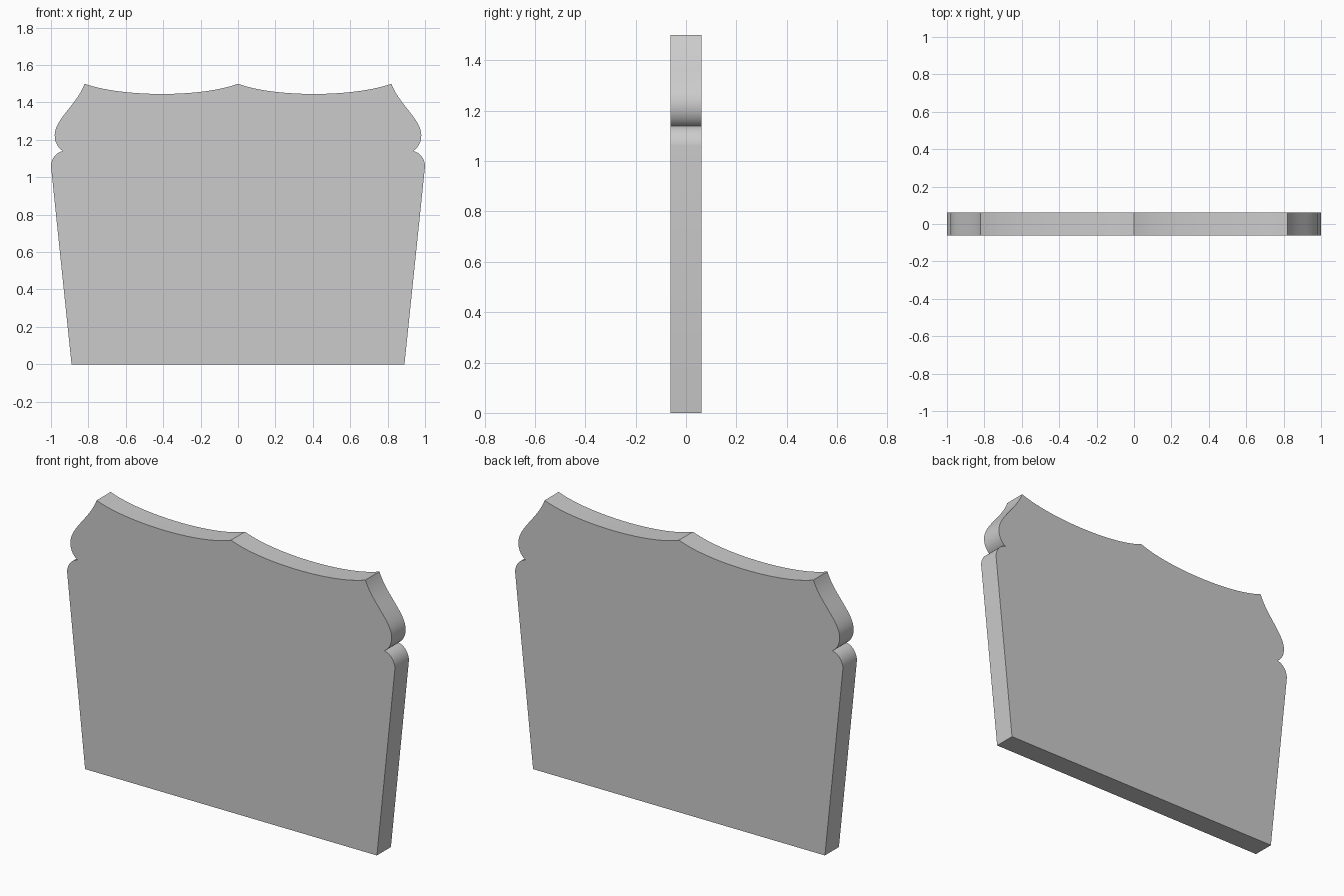
import bpy, bmesh
from math import radians
from mathutils import Vector
from mathutils.geometry import interpolate_bezier

if "Cube" in bpy.data.objects:
    bpy.data.objects.remove(bpy.data.objects["Cube"])

HALF_DEPTH = 0.061


def bezier(p0, c0, c1, p1, n):
    return interpolate_bezier(Vector(p0), Vector(c0), Vector(c1), Vector(p1), n)[1:]


# Right half of the outline, bottom to top centre
right = [Vector((0.89, 0)), Vector((1.0, 1.06))]
right += bezier((1.0, 1.06), (0.998, 1.105), (0.968, 1.135), (0.935, 1.14), 10)   # shoulder
right += bezier((0.935, 1.14), (0.962, 1.155), (0.98, 1.187), (0.98, 1.225), 10)  # lower lobe
right += bezier((0.98, 1.225), (0.98, 1.31), (0.86, 1.39), (0.82, 1.5), 18)       # upper lobe
right += bezier((0.82, 1.5), (0.62, 1.427), (0.19, 1.427), (0, 1.5), 24)          # top scallop

# Mirror to the left half
outline = right + [Vector((-p.x, p.y)) for p in reversed(right[:-1])]

# Extrude the outline through the thickness
bm = bmesh.new()
face = bm.faces.new([bm.verts.new((p.x, -HALF_DEPTH, p.y)) for p in outline])
ext = bmesh.ops.extrude_face_region(bm, geom=[face], use_keep_orig=True)
verts = [g for g in ext["geom"] if isinstance(g, bmesh.types.BMVert)]
bmesh.ops.translate(bm, verts=verts, vec=(0, 2 * HALF_DEPTH, 0))
bmesh.ops.recalc_face_normals(bm, faces=bm.faces)

mesh = bpy.data.meshes.new("scalloped_panel")
bm.to_mesh(mesh)
bm.free()
panel = bpy.data.objects.new("scalloped_panel", mesh)
bpy.context.collection.objects.link(panel)

# Smooth curved rims, crisp corners
bpy.context.view_layer.objects.active = panel
panel.select_set(True)
bpy.ops.object.shade_smooth_by_angle(angle=radians(25))
